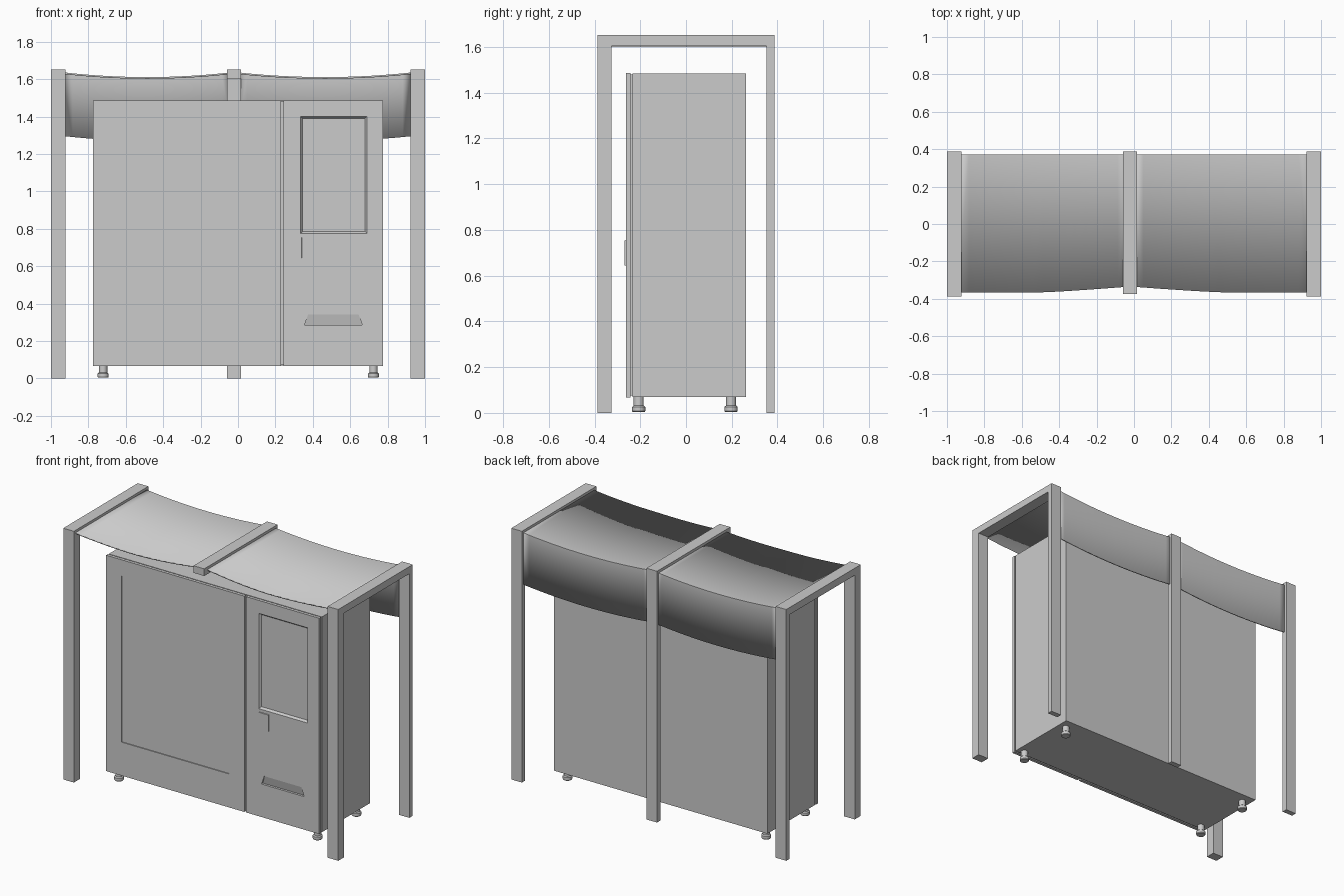
import bpy, bmesh

if "Cube" in bpy.data.objects:
    bpy.data.objects.remove(bpy.data.objects["Cube"])


def make_obj(name, bm):
    bmesh.ops.recalc_face_normals(bm, faces=bm.faces)
    me = bpy.data.meshes.new(name)
    bm.to_mesh(me)
    bm.free()
    ob = bpy.data.objects.new(name, me)
    bpy.context.collection.objects.link(ob)
    return ob


def prism(name, a, b):
    """Solid between two matching loops of 3D points."""
    bm = bmesh.new()
    va = [bm.verts.new(p) for p in a]
    vb = [bm.verts.new(p) for p in b]
    bm.faces.new(va)
    bm.faces.new(vb[::-1])
    n = len(va)
    for i in range(n):
        j = (i + 1) % n
        bm.faces.new((va[i], vb[i], vb[j], va[j]))
    return make_obj(name, bm)


def rect(x0, x1, z0, z1, y, inset=0):
    i = inset
    return [(x0 + i, y, z0 + i), (x1 - i, y, z0 + i), (x1 - i, y, z1 - i), (x0 + i, y, z1 - i)]


def box(name, x0, x1, y0, y1, z0, z1):
    return prism(name, rect(x0, x1, z0, z1, y0), rect(x0, x1, z0, z1, y1))


def extrude_x(name, yz, x0, x1):
    return prism(name, [(x0, y, z) for y, z in yz], [(x1, y, z) for y, z in yz])


def cut(ob, cutter):
    m = ob.modifiers.new("cut", 'BOOLEAN')
    m.operation, m.object, m.solver = 'DIFFERENCE', cutter, 'EXACT'
    cutter.hide_render = True
    cutter.hide_set(True)


# Shelter frame: two U-shaped end frames and an L-shaped middle one
u_shape = [(-.387, 0), (-.325, 0), (-.325, 1.605), (.352, 1.605),
           (.352, 0), (.387, 0), (.387, 1.652), (-.387, 1.652)]
extrude_x("left_end_frame", u_shape, -1, -.923)
extrude_x("right_end_frame", u_shape, .923, 1)
l_shape = [(-.375, 1.605), (.352, 1.605), (.352, 0), (.387, 0), (.387, 1.652), (-.375, 1.652)]
extrude_x("middle_frame", l_shape, -.06, .017)


# Sagging canopy bays, each with a panel hanging down the back
def canopy(name, x_end, x_mid):
    bm = bmesh.new()
    n, prev = 16, None
    for i in range(n + 1):
        t = i / n
        x = x_end + (x_mid - x_end) * t
        sag = .026 * 4 * t * (1 - t)
        front = -.365 + .03 * max(0, (t - .5) / .5) ** 1.2
        row = [bm.verts.new(p) for p in ((x, front, 1.633 - sag), (x, .366, 1.633 - sag),
                                         (x, .366, 1.297 - sag))]
        if prev:
            for k in range(2):
                bm.faces.new((prev[k], row[k], row[k + 1], prev[k + 1]))
        prev = row
    ob = make_obj(name, bm)
    m = ob.modifiers.new("thickness", 'SOLIDIFY')
    m.thickness, m.offset, m.use_even_offset = .009, 0, True
    bpy.context.view_layer.objects.active = ob
    ob.select_set(True)
    bpy.ops.object.shade_smooth_by_angle(angle=.6)
    ob.select_set(False)


canopy("left_canopy", -.94, -.03)
canopy("right_canopy", .94, -.01)

# Machine cabinet and the recessed seam behind the doors
box("cabinet_body", -.775, .775, -.235, .262, .07, 1.485)
box("door_seam", -.768, .768, -.246, -.234, .075, 1.48)

# Window door with shallow recessed glass
door = box("window_door", -.775, .23, -.263, -.243, .068, 1.487)
cut(door, prism("window_cutter", rect(-.665, .12, .288, 1.382, -.28),
                rect(-.665, .12, .288, 1.382, -.257)))

# Control door with a screen recess and a sloped delivery slot
panel = box("control_door", .244, .775, -.263, -.243, .068, 1.487)
cut(panel, prism("screen_cutter", rect(.335, .69, .775, 1.402, -.2635),
                 rect(.335, .69, .775, 1.402, -.249, .011)))
slot_top, slot_low = (.375, .645, .342), (.355, .665, .285)


def slot_ring(y_top, y_low):
    return [(slot_low[0], y_low, slot_low[2]), (slot_low[1], y_low, slot_low[2]),
            (slot_top[1], y_top, slot_top[2]), (slot_top[0], y_top, slot_top[2])]


cut(panel, prism("slot_cutter", slot_ring(-.28, -.28), slot_ring(-.260, -.248)))

# Payment reader
prism("payment_reader", rect(.338, .412, .642, .757, -.268, .003),
      rect(.338, .412, .642, .757, -.255))

# Stepped round feet
for side, x in (("left", -.721), ("right", .724)):
    for end, y in (("front", -.207), ("back", .197)):
        bm = bmesh.new()
        rings = []
        for r, z in ((.026, .004), (.029, .008), (.029, .026), (.022, .032), (.022, .075)):
            ring = bmesh.ops.create_circle(bm, segments=20, radius=r)["verts"]
            bmesh.ops.translate(bm, verts=ring, vec=(x, y, z))
            rings.append(ring)
        for a, b in zip(rings, rings[1:]):
            for i in range(20):
                j = (i + 1) % 20
                bm.faces.new((a[i], a[j], b[j], b[i]))
        bm.faces.new(rings[0][::-1])
        bm.faces.new(rings[-1])
        foot = make_obj(f"{end}_{side}_foot", bm)
        bpy.context.view_layer.objects.active = foot
        foot.select_set(True)
        bpy.ops.object.shade_smooth_by_angle(angle=.5)
        foot.select_set(False)
